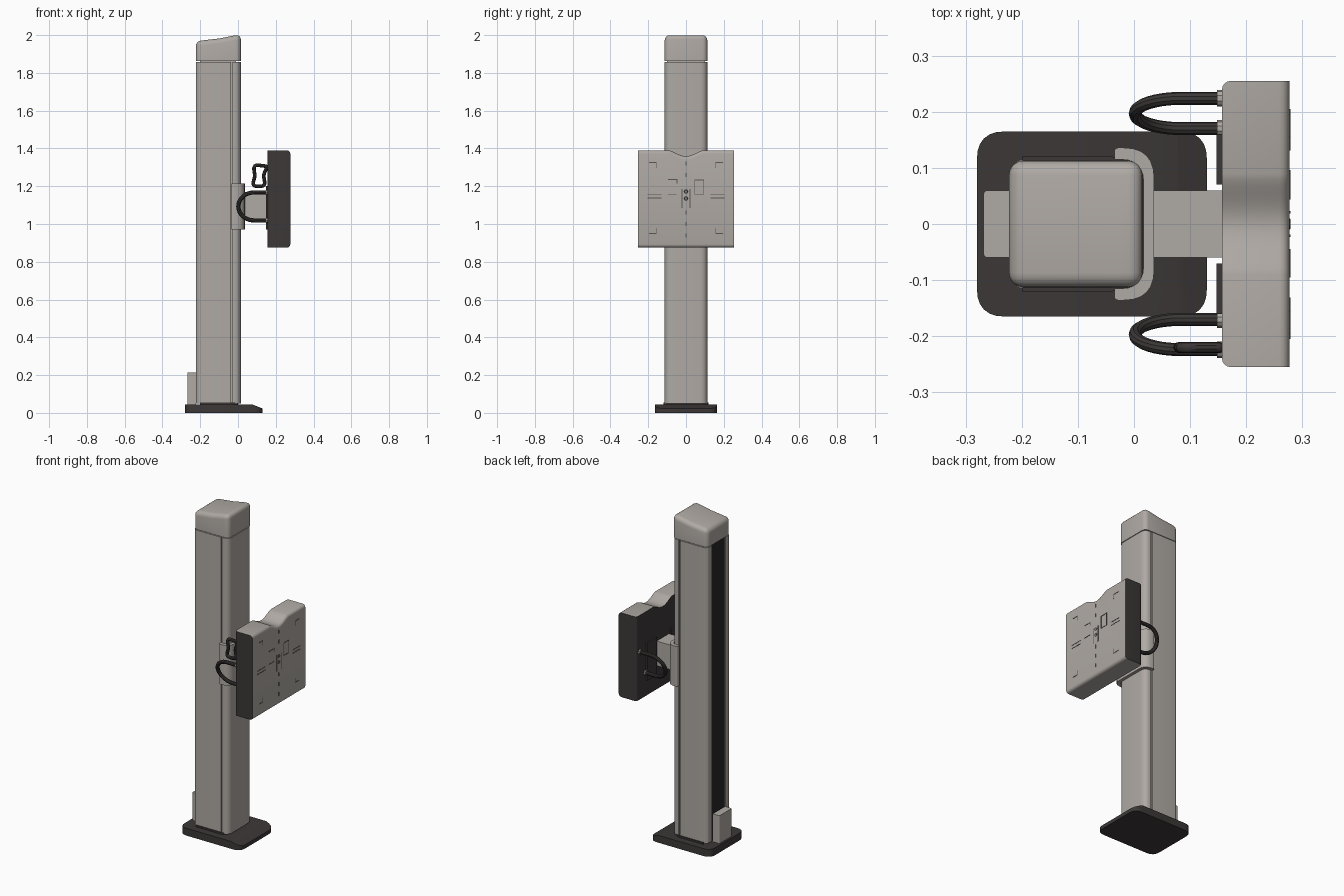
import bpy, bmesh, math
from mathutils import Vector

if "Cube" in bpy.data.objects:
    bpy.data.objects.remove(bpy.data.objects["Cube"])


def material(name, rgb):
    m = bpy.data.materials.new(name)
    m.use_nodes = True
    m.diffuse_color = (*rgb, 1)
    m.node_tree.nodes["Principled BSDF"].inputs["Base Color"].default_value = (*rgb, 1)
    return m


LIGHT = material("warm light grey", (0.43, 0.40, 0.37))
DARK = material("charcoal", (0.046, 0.039, 0.039))
BLACK = material("strip black", (0.022, 0.021, 0.020))
INK = material("marking grey", (0.10, 0.095, 0.09))


def rounded(corners, steps=6):
    """Polygon from (a, b, radius) corners, with each corner softened."""
    out = []
    for i, (a, b, r) in enumerate(corners):
        p = Vector((a, b))
        if r == 0:
            out.append(p)
            continue
        before = Vector(corners[i - 1][:2])
        after = Vector(corners[(i + 1) % len(corners)][:2])
        s = p + (before - p).normalized() * r
        e = p + (after - p).normalized() * r
        for k in range(steps + 1):
            t = k / steps
            out.append(s * (1 - t) ** 2 + p * 2 * t * (1 - t) + e * t ** 2)
    return out


def rect(a0, a1, b0, b1, r0=0, r1=0):
    return rounded([(a0, b0, r0), (a1, b0, r1), (a1, b1, r1), (a0, b1, r0)])


def finish(bm, name, *mats):
    bmesh.ops.recalc_face_normals(bm, faces=bm.faces)
    me = bpy.data.meshes.new(name)
    bm.to_mesh(me)
    bm.free()
    ob = bpy.data.objects.new(name, me)
    bpy.context.collection.objects.link(ob)
    for m in mats:
        me.materials.append(m)
    smooth(ob)
    return ob


def smooth(ob):
    bpy.ops.object.select_all(action="DESELECT")
    ob.select_set(True)
    bpy.context.view_layer.objects.active = ob
    bpy.ops.object.shade_smooth_by_angle(angle=math.radians(35))


def prism_mesh(profile, axis, lo, hi):
    place = {"x": lambda a, b, h: (h, a, b),
             "y": lambda a, b, h: (a, h, b),
             "z": lambda a, b, h: (a, b, h)}[axis]
    bm = bmesh.new()
    ends = [[bm.verts.new(place(a, b, h)) for a, b in profile] for h in (lo, hi)]
    n = len(profile)
    bm.faces.new(ends[0])
    bm.faces.new(ends[1])
    for i in range(n):
        j = (i + 1) % n
        bm.faces.new((ends[0][i], ends[0][j], ends[1][j], ends[1][i]))
    bmesh.ops.recalc_face_normals(bm, faces=bm.faces)
    return bm


def prism(name, profile, axis, lo, hi, mat):
    return finish(prism_mesh(profile, axis, lo, hi), name, mat)


def bevel(bm, rule, width):
    edges = [e for e in bm.edges if rule(e)]
    bmesh.ops.bevel(bm, geom=edges, offset=width, segments=4, profile=0.5,
                    affect="EDGES", clamp_overlap=True)


def tube(name, points, radius, mat, closed=False):
    cu = bpy.data.curves.new(name, "CURVE")
    cu.dimensions = "3D"
    cu.bevel_depth = radius
    cu.bevel_resolution = 3
    cu.use_fill_caps = True
    sp = cu.splines.new("POLY")
    sp.points.add(len(points) - 1)
    for q, p in zip(sp.points, points):
        q.co = (*p, 1)
    sp.use_cyclic_u = closed
    cu.materials.append(mat)
    ob = bpy.data.objects.new(name, cu)
    bpy.context.collection.objects.link(ob)
    bpy.ops.object.select_all(action="DESELECT")
    ob.select_set(True)
    bpy.context.view_layer.objects.active = ob
    bpy.ops.object.convert(target="MESH")
    smooth(bpy.context.view_layer.objects.active)


# Floor plate with a sloping nose
bm = prism_mesh(rect(-0.28, 0.13, -0.165, 0.165, 0.05, 0.05), "z", 0, 0.045)
bmesh.ops.bisect_plane(bm, geom=bm.verts[:] + bm.edges[:] + bm.faces[:],
                       plane_co=(0.075, 0, 0), plane_no=(1, 0, 0))
for v in bm.verts:
    if v.co.z > 0.04 and v.co.x > 0.075:
        v.co.z -= (v.co.x - 0.075) * 0.4
finish(bm, "base_plate", DARK)
prism("column_plinth", rect(-0.2, -0.0, -0.12, 0.12, 0, 0.04), "z", 0.04, 0.055, DARK)

# Column: core, grooved rear channel with dark strip, rounded front cover
prism("column_core", rect(-0.2, -0.01, -0.1, 0.1), "z", 0.05, 1.87, LIGHT)
half = [(-0.036, 0.114, 0.004), (-0.205, 0.114, 0.004), (-0.222, 0.1, 0.008),
        (-0.222, 0.066, 0), (-0.208, 0.066, 0)]
channel = rounded(half + [(a, -b, r) for a, b, r in reversed(half)])
prism("column_rear", channel, "z", 0.05, 1.858, LIGHT)
prism("rear_strip", rect(-0.213, -0.205, -0.066, 0.066), "z", 0.05, 1.858, BLACK)
prism("column_front", rect(-0.03, 0.015, -0.113, 0.113, 0.004, 0.04),
      "z", 0.05, 1.858, LIGHT)

# Sloping column cap
bm = prism_mesh(rounded([(-0.223, 1.862, 0), (0.015, 1.862, 0), (0.015, 2.003, 0),
                         (-0.03, 1.996, 0), (-0.1, 1.982, 0), (-0.223, 1.968, 0)]),
                "y", -0.113, 0.113)
bevel(bm, lambda e: e.calc_face_angle(0) > 0.6
      and max(v.co.z for v in e.verts) > 1.87, 0.026)
finish(bm, "column_cap", LIGHT)

# Rear connection box
bm = prism_mesh(rect(-0.268, -0.222, -0.06, 0.06, 0.008, 0), "z", 0.045, 0.215)
finish(bm, "rear_box", LIGHT)

# Sliding carriage wrapped around the column front, and its arm
outer = [(-0.035, -0.136, 0.008), (0.036, -0.136, 0.055),
         (0.036, 0.136, 0.055), (-0.035, 0.136, 0.008)]
inner = [(-0.035, 0.115, 0), (0.017, 0.115, 0.04),
         (0.017, -0.115, 0.04), (-0.035, -0.115, 0)]
prism("carriage", rounded(outer + inner), "z", 0.97, 1.215, LIGHT)
prism("support_arm", rect(0.03, 0.16, -0.06, 0.06), "z", 1.02, 1.17, LIGHT)

# Detector housing: chin notch on top, light shell, dark ends and back
notch = [(-0.09 + 0.18 * k / 16) for k in range(17)]
top = [(y, 1.39 - 0.031 * (0.5 + 0.5 * math.cos(math.pi * y / 0.09)) ** 0.7)
       for y in notch]
outline = [(0.255, 0.875), (-0.255, 0.875), (-0.255, 1.39)]
outline = outline[1:] + top + [(0.255, 1.39), outline[0]]
bm = prism_mesh(outline, "x", 0.157, 0.277)
bevel(bm, lambda e: all(v.co.x > 0.27 for v in e.verts)
      and abs(e.verts[0].co.z - e.verts[1].co.z) < 0.1, 0.018)
bevel(bm, lambda e: all(v.co.x < 0.16 for v in e.verts)
      and abs(e.verts[0].co.z - e.verts[1].co.z) > 0.4, 0.015)
bm.normal_update()
for f in bm.faces:
    f.material_index = int(abs(f.normal.y) > 0.75 or f.normal.x < -0.3)
finish(bm, "detector_housing", LIGHT, DARK)

# Dark raised panels, handles and handle collars on the back of the housing
for s, side in ((-1, "right"), (1, "left")):
    ys = sorted((s * 0.07, s * 0.16))
    prism(side + "_back_panel", rect(0.147, 0.159, *ys), "z", 0.97, 1.2, DARK)
    path = []
    for k in range(21):
        a = math.pi / 2 + math.pi * k / 20
        path.append((0.085 + 0.083 * math.cos(a), s * (0.197 + 0.027 * math.sin(a)),
                     1.093 + 0.074 * math.sin(a)))
    ends = [(0.16, *path[0][1:]), (0.16, *path[-1][1:])]
    tube(side + "_handle", [ends[0]] + path + [ends[1]], 0.0115, DARK)
    for label, e in zip(("upper", "lower"), ends):
        tube(f"{side}_{label}_collar", [(0.148, *e[1:]), e], 0.015, LIGHT)

# Small hanging hook beside the housing
hook = rounded([(0.155, 1.305, 0.01), (0.08, 1.315, 0.03), (0.09, 1.255, 0.015),
                (0.075, 1.2, 0.025), (0.145, 1.2, 0.025), (0.135, 1.26, 0.015)], 4)
tube("cable_hook", [(x, -0.22, z) for x, z in hook], 0.01, DARK, closed=True)


# Alignment markings on the housing front, as (centre y, centre z, width, height)
T = 0.004
marks = [(0, z, T, 0.022) for z in (0.94, 1.0, 1.06, 1.26, 1.32)]
marks += [(s * 0.021, 1.135, T, 0.1) for s in (-1, 1)]
for s in (-1, 1):
    marks += [(s * 0.168, z, 0.074, T) for z in (1.137, 1.157)]
    for z, d in ((1.325, -1), (0.95, 1)):
        marks += [(s * 0.175, z, 0.04, T), (s * 0.157, z + d * 0.014, T, 0.028)]
marks += [(0.07 + s * 0.024, 1.195, T, 0.08) for s in (-1, 1)]
marks += [(0.07, 1.195 + s * 0.038, 0.048, T) for s in (-1, 1)]
marks += [(-0.07, 1.235, 0.05, T), (-0.072, 1.157, 0.046, T), (-0.047, 1.225, T, 0.02)]
for i, (y, z, w, h) in enumerate(marks):
    prism(f"front_marking_{i + 1}", rect(y - w / 2, y + w / 2, z - h / 2, z + h / 2),
          "x", 0.276, 0.2785, INK)
for i, z in enumerate((1.135, 1.172)):
    ring = [(0.277, 0.008 * math.cos(k * math.pi / 8), z + 0.008 * math.sin(k * math.pi / 8))
            for k in range(16)]
    tube(f"centre_ring_{i + 1}", ring, 0.0018, INK, closed=True)
